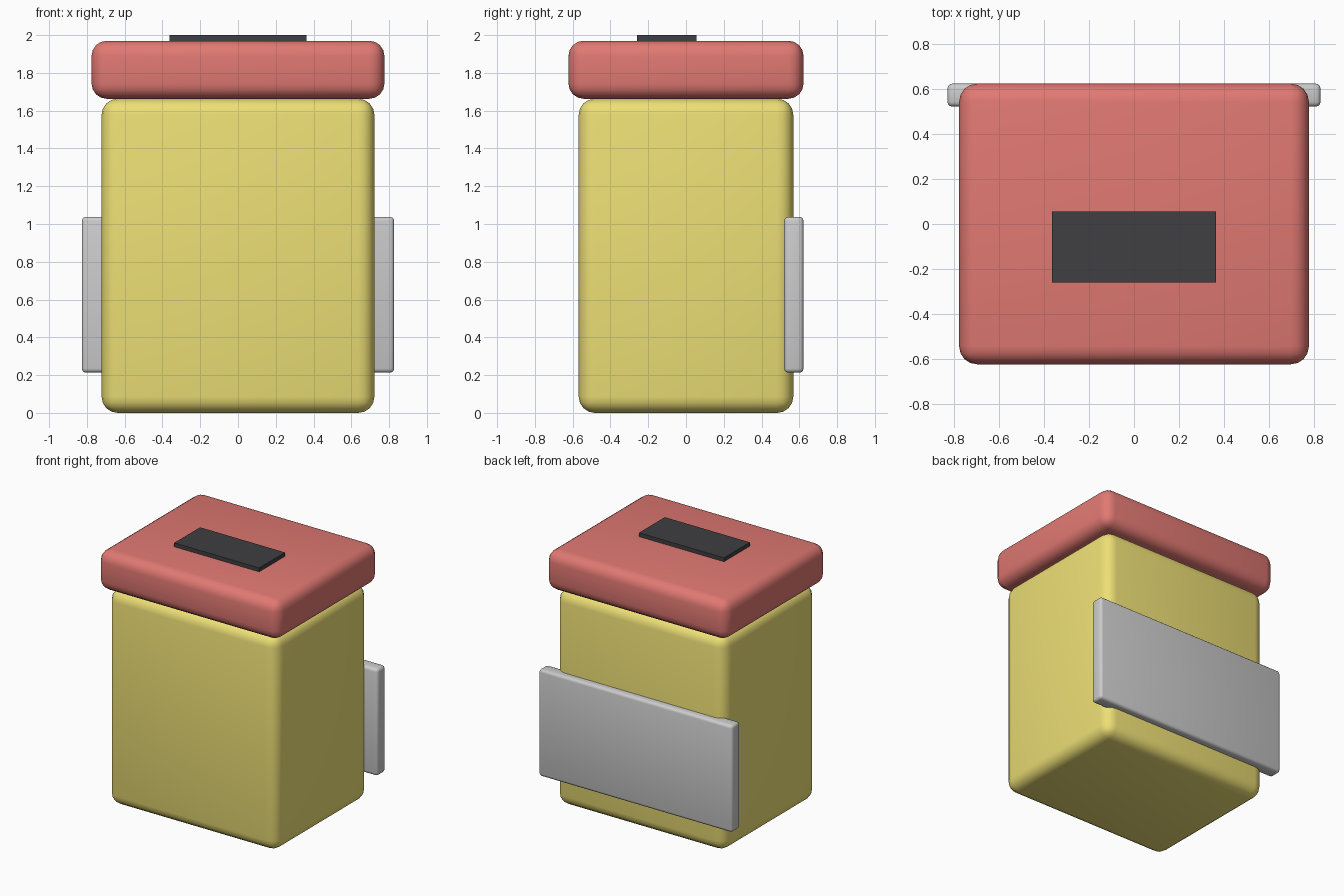
import bpy
import math

if "Cube" in bpy.data.objects:
    bpy.data.objects.remove(bpy.data.objects["Cube"])


def material(name, rgb):
    m = bpy.data.materials.new(name)
    m.diffuse_color = (*rgb, 1)
    m.use_nodes = True
    m.node_tree.nodes["Principled BSDF"].inputs["Base Color"].default_value = m.diffuse_color
    return m


def box(name, lo, hi, bevel=0, segments=3, mat=None):
    """Box between two corners with optional rounded edges."""
    centre = [(a + b) / 2 for a, b in zip(lo, hi)]
    bpy.ops.mesh.primitive_cube_add(size=1, location=centre)
    ob = bpy.context.object
    ob.name = name
    ob.scale = [b - a for a, b in zip(lo, hi)]
    bpy.ops.object.transform_apply(location=False, rotation=False, scale=True)
    if bevel:
        mod = ob.modifiers.new("round_edges", 'BEVEL')
        mod.width = bevel
        mod.segments = segments
        bpy.ops.object.modifier_apply(modifier=mod.name)
        bpy.ops.object.shade_smooth_by_angle(angle=math.radians(40))
    if mat:
        ob.data.materials.append(mat)
    return ob


yellow = material("yellow", (0.85, 0.74, 0.18))
red = material("red", (0.75, 0.19, 0.17))
dark = material("dark", (0.05, 0.05, 0.055))

# Bin body
box("body", (-0.722, -0.568, 0), (0.722, 0.568, 1.663), 0.085, 4, yellow)
# Overhanging lid
box("lid", (-0.775, -0.622, 1.663), (0.775, 0.622, 1.97), 0.08, 4, red)
# Dark slot plate on the lid
box("slot_plate", (-0.363, -0.26, 1.94), (0.363, 0.055, 2.0), mat=dark)
# Mounting plate at the back
box("back_plate", (-0.827, 0.52, 0.213), (0.827, 0.622, 1.038), 0.022, 3)
